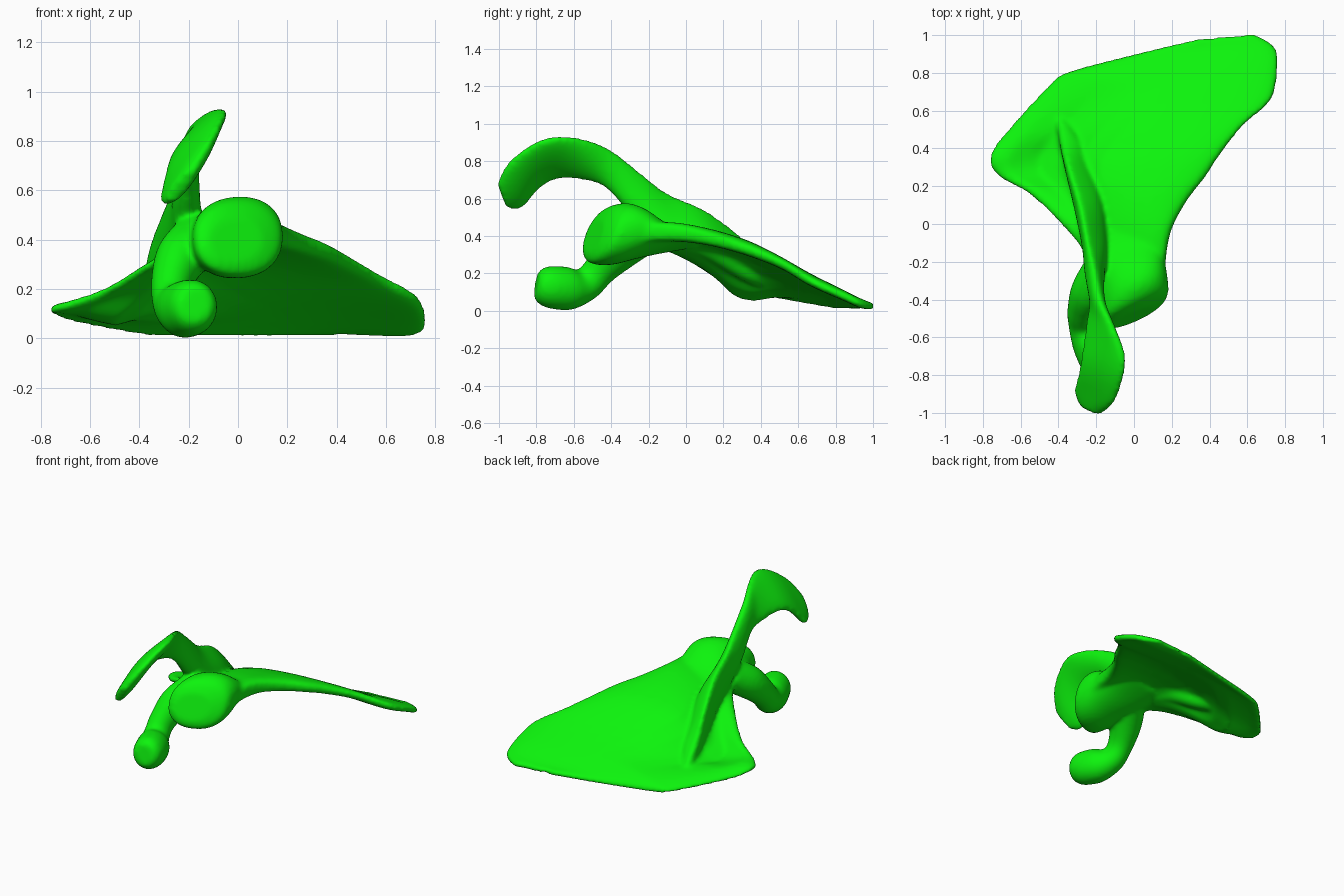
import bpy, bmesh, math
from mathutils import Vector as V

if "Cube" in bpy.data.objects:
    bpy.data.objects.remove(bpy.data.objects["Cube"])

N = 32      # points per cross-section
STEPS = 5   # in-between sections per span


def spline(a, b, c, d, t):
    return 0.5 * (2 * b + (c - a) * t + (2 * a - 5 * b + 4 * c - d) * t * t
                  + (3 * b - a - 3 * c + d) * t ** 3)


def loft(bm, rings):
    """Skin smoothly through closed cross-sections and cap the ends."""
    last = len(rings) - 1
    dense = []
    for i in range(last):
        four = [rings[max(0, min(last, i + k))] for k in (-1, 0, 1, 2)]
        for s in range(STEPS):
            dense.append([spline(*p, s / STEPS) for p in zip(*four)])
    dense.append(rings[-1])
    vs = [[bm.verts.new(p) for p in r] for r in dense]
    faces = []
    for a, b in zip(vs, vs[1:]):
        for j in range(N):
            k = (j + 1) % N
            faces.append(bm.faces.new((a[j], a[k], b[k], b[j])))
    for r in (vs[0], vs[-1]):
        c = bm.verts.new(sum((v.co for v in r), V()) / N)
        for j in range(N):
            faces.append(bm.faces.new((r[j], r[(j + 1) % N], c)))
    bmesh.ops.recalc_face_normals(bm, faces=faces)


def ellipse(c, u, v, flare=0, power=1):
    """Oval section; flare widens it towards -u, power below 1 squares it off."""
    c, u, v = V(c), V(u), V(v)
    pts = []
    for j in range(N):
        a = 2 * math.pi * j / N
        x, y = (math.copysign(abs(k) ** power, k) for k in (math.cos(a), math.sin(a)))
        pts.append(c + u * x + v * y * (1 + flare * (1 - x) / 2))
    return pts


bm = bmesh.new()

# Blade: ribs from the left border to the right border
# left point, right point, upward bow, hollow left of centre, half thickness left and right
ribs = [
    ((-.23, -.30, .37), (.17, -.30, .41), .02, 0, .06, .085),
    ((-.28, -.13, .34), (.17, -.18, .42), .03, 0, .04, .085),
    ((-.41, .02, .27), (.20, -.03, .415), .05, .03, .03, .08),
    ((-.56, .16, .185), (.28, .12, .385), .08, .085, .03, .07),
    ((-.73, .26, .13), (.38, .25, .35), .09, .14, .035, .065),
    ((-.765, .36, .12), (.46, .37, .31), .08, .145, .035, .06),
    ((-.68, .49, .08), (.58, .52, .245), .065, .07, .03, .05),
    ((-.44, .75, .03), (.73, .66, .16), .045, .01, .03, .05),
    ((-.34, .81, .022), (.765, .84, .08), .03, 0, .03, .045),
    ((0, .90, .02), (.745, .94, .035), .015, 0, .025, .04),
    ((.34, .98, .03), (.64, 1.005, .022), 0, 0, .025, .025),
]
rings = []
for l, r, bow, dip, hl, hr in ribs:
    ring = []
    for j in range(N):
        a = 2 * math.pi * j / N
        s = .5 - .5 * math.cos(a)
        h = math.copysign(abs(math.sin(a)) ** .5, math.sin(a))
        h *= (hl + (hr - hl) * s) * (1 - .45 * math.sin(math.pi * s))
        h += bow * 4 * s * (1 - s)
        h -= dip * math.exp(-((s - .25) / .15) ** 2)
        ring.append(V(l).lerp(V(r), s) + V((0, 0, h)))
    rings.append(ring)
loft(bm, rings)

# Raised ridge that curls into the overhanging hook
# top edge, lower edge, half thickness, flare of the foot
ridge = [
    ((-.40, .56, .12), (-.39, .55, .09), .015, 1),
    ((-.38, .42, .24), (-.32, .42, .13), .025, 2),
    ((-.35, .30, .39), (-.28, .30, .17), .025, 2.5),
    ((-.29, .10, .54), (-.22, .10, .28), .03, 2.5),
    ((-.25, -.10, .63), (-.19, -.10, .35), .03, 2),
    ((-.22, -.22, .72), (-.20, -.27, .48), .035, 1),
    ((-.18, -.40, .86), (-.21, -.40, .63), .04, 0),
    ((-.11, -.54, .915), (-.24, -.50, .69), .04, 0),
    ((-.05, -.69, .93), (-.27, -.67, .71), .04, 0),
    ((-.06, -.82, .89), (-.29, -.78, .66), .04, 0),
    ((-.11, -.95, .79), (-.31, -.88, .55), .04, 0),
    ((-.18, -1.01, .68), (-.28, -.96, .55), .03, 0),
]
mids = [(V(t) + V(b)) / 2 for t, b, w, f in ridge]
rings = []
for i, (t, b, w, f) in enumerate(ridge):
    along = mids[min(i + 1, len(mids) - 1)] - mids[max(i - 1, 0)]
    u = (V(t) - V(b)) / 2
    rings.append(ellipse(mids[i], u, u.cross(along).normalized() * w, f))
loft(bm, rings)

# Socket head: wide shallow face narrowing back into the neck
loft(bm, [ellipse(*r, power=.9) for r in [
    ((-.01, -.495, .40), (.11, .045, 0), (0, .03, .09)),
    ((0, -.455, .405), (.175, .07, 0), (0, .05, .15)),
    ((-.005, -.36, .41), (.185, .06, .01), (0, .04, .165)),
    ((-.02, -.24, .41), (.185, .03, .02), (0, .02, .13)),
    ((-.04, -.10, .39), (.18, 0, .03), (0, 0, .07)),
    ((-.05, .05, .38), (.16, 0, .03), (0, 0, .03)),
]])

# Beak below the hook: bent tube, centre and radius
beak = [((-.17, -.24, .40), .11), ((-.235, -.36, .32), .11), ((-.27, -.46, .22), .09),
        ((-.265, -.53, .145), .09), ((-.225, -.62, .12), .115), ((-.19, -.71, .125), .115),
        ((-.175, -.77, .135), .1), ((-.17, -.80, .14), .07)]
rings = []
for i, (c, r) in enumerate(beak):
    d = V(beak[min(i + 1, len(beak) - 1)][0]) - V(beak[max(i - 1, 0)][0])
    side = V((1, -.2, 0))
    side = (side - d * side.dot(d) / d.length_squared).normalized()
    rings.append(ellipse(c, side * r * .92, d.cross(side).normalized() * r))
loft(bm, rings)

# Fuse everything into one smooth bone
me = bpy.data.meshes.new("shoulder_blade")
bm.to_mesh(me)
bm.free()
bone = bpy.data.objects.new("shoulder_blade", me)
bpy.context.collection.objects.link(bone)
mat = bpy.data.materials.new("green")
mat.diffuse_color = (.004, .9, .004, 1)
mat.use_nodes = True
mat.node_tree.nodes["Principled BSDF"].inputs["Base Color"].default_value = mat.diffuse_color
me.materials.append(mat)
fuse = bone.modifiers.new("fuse", 'REMESH')
fuse.mode = 'VOXEL'
fuse.voxel_size = .013
fuse.use_smooth_shade = True
soft = bone.modifiers.new("soften", 'SMOOTH')
soft.factor = .5
soft.iterations = 12
